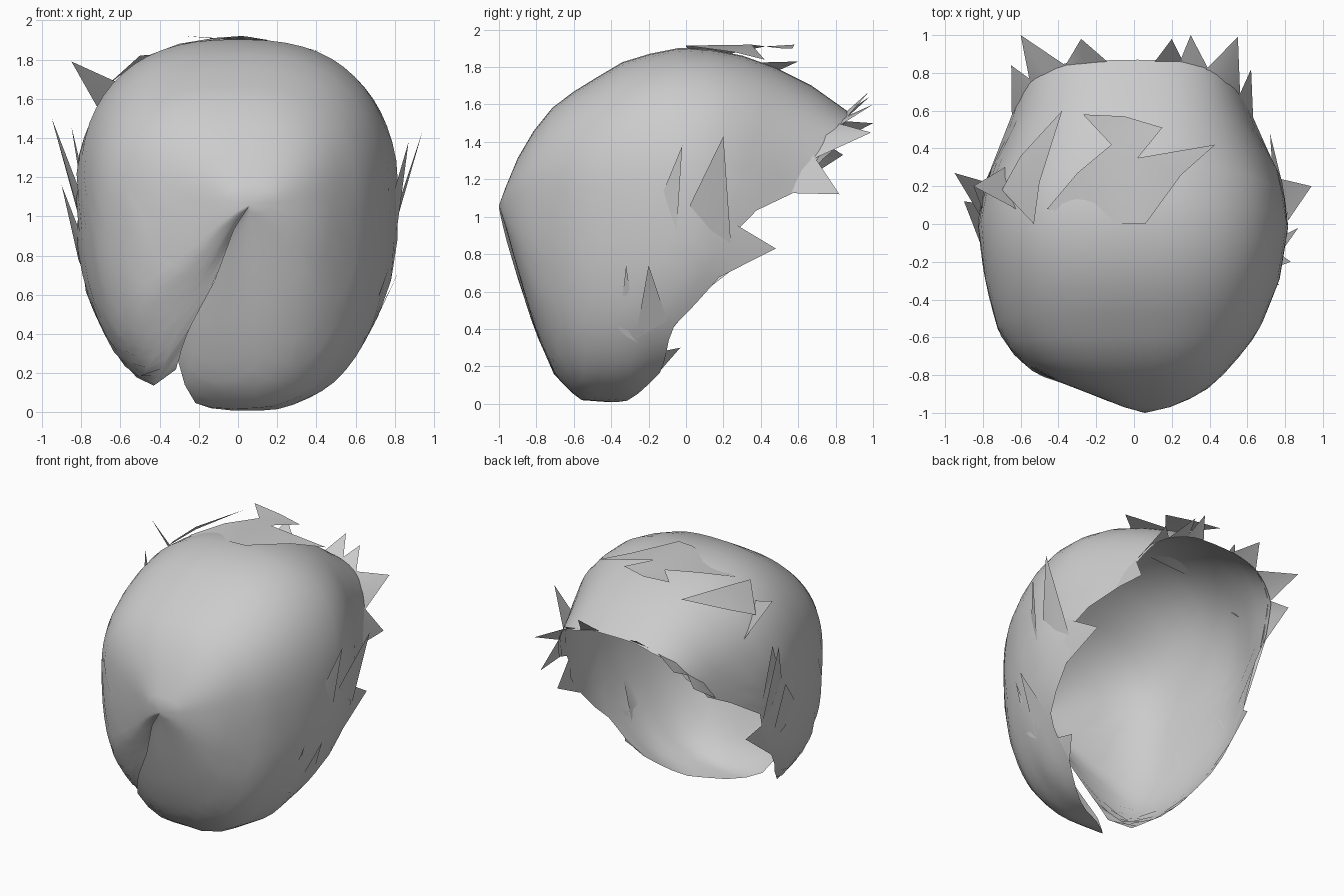
import bpy, bmesh
from math import sin, cos, radians
from mathutils import Vector

if "Cube" in bpy.data.objects:
    bpy.data.objects.remove(bpy.data.objects["Cube"])

# Cross-sections along y: y, left width, right width, top z, bottom z
SECTIONS = [
    (-1.0, .00, .00, 1.06, 1.06), (-.96, .14, .18, 1.17, .93),
    (-.88, .30, .35, 1.36, .64), (-.80, .52, .46, 1.48, .38),
    (-.70, .63, .56, 1.60, .15), (-.57, .72, .66, 1.69, .02),
    (-.30, .79, .77, 1.85, .00), (0.0, .83, .82, 1.91, .12),
    (.25, .78, .78, 1.88, .30), (.50, .66, .65, 1.79, .45),
    (.75, .60, .56, 1.66, .60), (1.0, .54, .50, 1.45, .75)]

# Where the shell stops: angle round the y axis (0 = up, + = right), y
RIM = [(-155, -.70), (-145, -.40), (-130, -.10), (-115, .10), (-105, .20),
       (-94, .25), (-85, .62), (-65, .78), (-30, .86), (0, .87), (30, .86),
       (65, .74), (85, .63), (94, .25), (103, .30), (112, .20), (128, -.08),
       (150, -.13), (180, -.42), (205, -.72)]


def lerp_table(table, k):
    for a, b in zip(table, table[1:]):
        if k <= b[0]:
            t = max(0, (k - a[0]) / (b[0] - a[0]))
            return [p + (q - p) * t for p, q in zip(a, b)]
    return list(table[-1])


def power(v):
    return (1 if v >= 0 else -1) * abs(v) ** .8


def surf(deg, y):
    """Point on the rounded shell at an angle and depth."""
    _, left, right, top, low = lerp_table(SECTIONS, y)
    s, c = power(sin(radians(deg))), power(cos(radians(deg)))
    x = s * (right if s > 0 else left) + .06 * max(0, -y - .75) * 4
    z = 1.06 + c * ((top - 1.06) if c > 0 else (1.06 - low))
    return Vector((x, y, z))


def make(name, verts, faces):
    mesh = bpy.data.meshes.new(name)
    mesh.from_pydata([tuple(v) for v in verts], [], faces)
    bm = bmesh.new()
    bm.from_mesh(mesh)
    bmesh.ops.remove_doubles(bm, verts=bm.verts, dist=.0005)
    bmesh.ops.recalc_face_normals(bm, faces=bm.faces)
    bm.to_mesh(mesh)
    bm.free()
    ob = bpy.data.objects.new(name, mesh)
    bpy.context.collection.objects.link(ob)
    bpy.ops.object.select_all(action='DESELECT')
    ob.select_set(True)
    bpy.context.view_layer.objects.active = ob
    bpy.ops.object.shade_smooth_by_angle(angle=radians(40))
    return ob


# Main open shell, with an overlapping seam low on the front
COLS, ROWS = 60, 14
verts, faces = [], []
for i in range(COLS + 1):
    deg = -155 + 360 * i / COLS
    edge = lerp_table(RIM, deg)[1]
    for j in range(ROWS + 1):
        t = j / ROWS
        p = surf(deg, -1 + (edge + 1) * t ** 1.5)
        fade = min(1, 3 * t)
        p.y += fade * (.05 * max(0, 1 - i / 5) - .02 * max(0, 1 - (COLS - i) / 4))
        verts.append(p)
for i in range(COLS):
    for j in range(ROWS):
        a = i * (ROWS + 1) + j
        faces.append((a, a + 1, a + ROWS + 2, a + ROWS + 1))
make("hair_shell", verts, faces)


def locks(name, specs):
    """Pointed locks: two shell positions for the root, then a tip."""
    vs, fs = [], []
    for d1, y1, d2, y2, tip in specs:
        n = len(vs)
        vs += [surf(d1, y1), surf((d1 + d2) / 2, (y1 + y2) / 2), surf(d2, y2), Vector(tip)]
        fs += [(n, n + 1, n + 3), (n + 1, n + 2, n + 3)]
    make(name, vs, fs)


locks("fringe_locks", [
    (-86, .55, -62, .76, (-.65, .84, 1.33)),
    (-64, .75, -34, .84, (-.60, 1.0, 1.50)),
    (-34, .84, -10, .86, (-.28, .98, 1.64)),
    (8, .86, 24, .86, (.20, .98, 1.67)),
    (22, .86, 42, .82, (.30, 1.0, 1.60)),
    (40, .82, 72, .68, (.55, .99, 1.45)),
    (70, .68, 87, .55, (.62, .82, 1.12))])

locks("right_side_locks", [
    (90, .02, 101, .24, (.94, .20, 1.43)),
    (87, -.12, 95, -.05, (.87, -.02, 1.38)),
    (93, .22, 113, .18, (.72, .48, .83)),
    (124, -.36, 130, -.26, (.77, -.32, .74)),
    (128, -.27, 124, -.10, (.83, -.20, .74)),
    (152, -.16, 138, -.11, (.52, -.03, .30))])

locks("left_side_locks", [
    (-86, .05, -100, .22, (-.95, .27, 1.50)),
    (-80, .08, -90, .22, (-.85, .20, 1.46)),
    (-94, -.10, -112, .10, (-.90, .12, 1.16)),
    (-46, .08, -62, .30, (-.85, .20, 1.79)),
    (-100, .20, -118, .06, (-.72, .33, .78))])

# Flat layered locks lying over the crown
crown = [(-.05, 0, 1.91), (-.46, .08, 1.82), (-.30, .27, 1.88), (-.12, .42, 1.91),
         (-.27, .58, 1.92), (-.05, .57, 1.90), (.15, .51, 1.90), (.02, .35, 1.92),
         (.43, .42, 1.84), (.25, .26, 1.88), (.06, 0, 1.915)]
make("crown_layer", crown, [(0, 1, 2), (0, 2, 3), (3, 4, 5), (3, 5, 6), (3, 6, 7),
                            (0, 3, 7), (0, 7, 10), (7, 9, 10), (7, 8, 9)])
make("crown_side_lock", [(-.53, 0, 1.79), (-.50, .22, 1.82), (-.38, .60, 1.83),
                         (-.60, .36, 1.72), (-.70, .18, 1.64)],
     [(0, 1, 4), (1, 3, 4), (1, 2, 3)])
